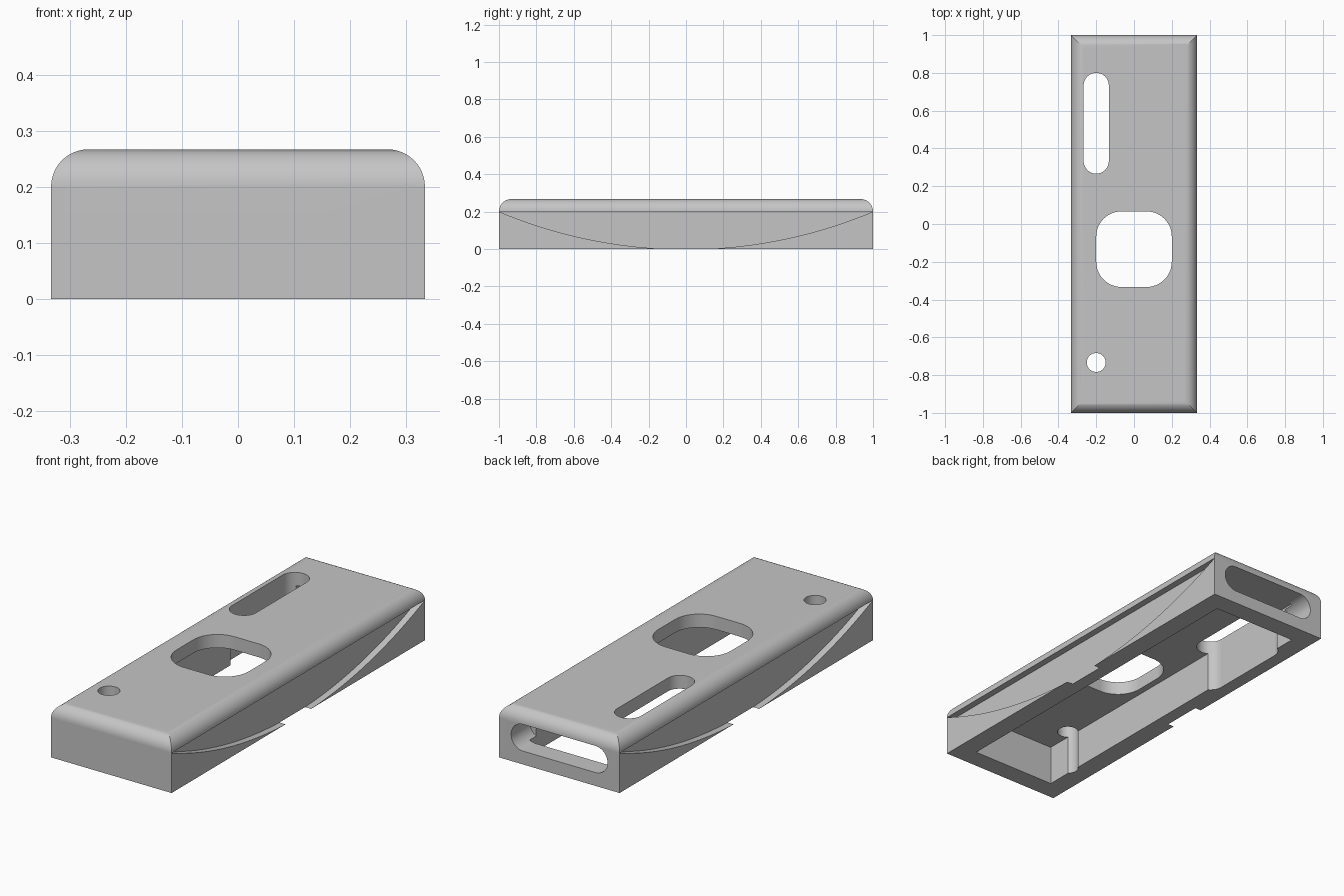
import bpy, bmesh, math

cube = bpy.data.objects.get("Cube")
if cube:
    bpy.data.objects.remove(cube, do_unlink=True)

HX, HY, RIM, R = 1 / 3, 1.0, 0.2, 1 / 15   # half width, half length, rim height, top rounding
WALL, RECESS = 0.1, 1 / 30

grey = bpy.data.materials.new("plain_grey")
grey.use_nodes = True
grey.diffuse_color = (0.56, 0.56, 0.56, 1)
grey.node_tree.nodes["Principled BSDF"].inputs["Base Color"].default_value = grey.diffuse_color


def loft(name, rings):
    """Closed solid through equal-length rings of points."""
    bm = bmesh.new()
    loops = [[bm.verts.new(p) for p in ring] for ring in rings]
    n = len(loops[0])
    for a, b in zip(loops, loops[1:]):
        for i in range(n):
            j = (i + 1) % n
            bm.faces.new((a[i], a[j], b[j], b[i]))
    bm.faces.new(loops[0][::-1])
    bm.faces.new(loops[-1])
    bmesh.ops.remove_doubles(bm, verts=bm.verts, dist=1e-5)
    bmesh.ops.recalc_face_normals(bm, faces=bm.faces)
    mesh = bpy.data.meshes.new(name)
    bm.to_mesh(mesh)
    bm.free()
    mesh.materials.append(grey)
    obj = bpy.data.objects.new(name, mesh)
    bpy.context.scene.collection.objects.link(obj)
    return obj


def prism(name, outline, axis, lo, hi):
    """Extrude a 2D outline along one axis."""
    place = {"x": lambda u, v, w: (w, u, v),
             "y": lambda u, v, w: (u, w, v),
             "z": lambda u, v, w: (u, v, w)}[axis]
    return loft(name, [[place(u, v, w) for u, v in outline] for w in (lo, hi)])


def rounded_rect(cu, cv, half_u, half_v, r=0.0, steps=12):
    points = []
    count = steps if r else 0
    for q, (su, sv) in enumerate(((1, 1), (-1, 1), (-1, -1), (1, -1))):
        for k in range(count + 1):
            a = math.pi / 2 * (q + k / max(count, 1))
            points.append((cu + su * (half_u - r) + r * math.cos(a),
                           cv + sv * (half_v - r) + r * math.sin(a)))
    return points


# Body: a block with rounded, mitred top edges
rings = [[(x, y, 0) for x, y in rounded_rect(0, 0, HX, HY)]]
for k in range(13):
    a = math.pi / 2 * k / 12
    inset = R * (1 - math.cos(a))
    rings.append([(x, y, RIM + R * math.sin(a))
                  for x, y in rounded_rect(0, 0, HX - inset, HY - inset)])
body = loft("case_body", rings)

# Underside pocket, back slot and holes through the top
cutters = [
    prism("pocket", rounded_rect(0, 0, HX - WALL, HY - WALL), "z", -0.1, RIM),
    prism("back_slot", rounded_rect(0, 2 * R, 4 * R, R, R), "y", HY - 1.5 * WALL, HY + 0.1),
    prism("square_hole", rounded_rect(0, -2 * R, 3 * R, 3 * R, 2 * R), "z", -0.1, 0.4),
    prism("long_slot", rounded_rect(-3 * R, 8 * R, R, 4 * R, R), "z", -0.1, 0.4),
    prism("round_hole", rounded_rect(-3 * R, -11 * R, 0.05, 0.05, 0.05), "z", -0.1, 0.4),
]

# Arched recesses on both long sides
dip = 0.002
radius = (HY ** 2 + (RIM + dip) ** 2) / (2 * (RIM + dip))
half_angle = math.asin(HY / radius)
arch = []
for k in range(65):
    a = half_angle * (k / 32 - 1)
    arch.append((radius * math.sin(a), radius * (1 - math.cos(a)) - dip))
for side in (-1, 1):
    cutters.append(prism("side_recess", arch, "x", side * (HX - RECESS), side * (HX + 0.1)))

for cutter in cutters:
    cutter.hide_render = True
    mod = body.modifiers.new(cutter.name, "BOOLEAN")
    mod.operation = "DIFFERENCE"
    mod.solver = "EXACT"
    mod.object = cutter

# Bake the cuts and discard the cutters
bpy.context.view_layer.update()
baked = bpy.data.meshes.new_from_object(body.evaluated_get(bpy.context.evaluated_depsgraph_get()))
body.modifiers.clear()
body.data = baked
for cutter in cutters:
    bpy.data.objects.remove(cutter, do_unlink=True)

# Smooth the curves, keep edges sharp and large faces flat
bpy.ops.object.select_all(action="DESELECT")
body.select_set(True)
bpy.context.view_layer.objects.active = body
bpy.ops.object.shade_smooth_by_angle(angle=math.radians(25))
weighted = body.modifiers.new("even_shading", "WEIGHTED_NORMAL")
weighted.keep_sharp = True
